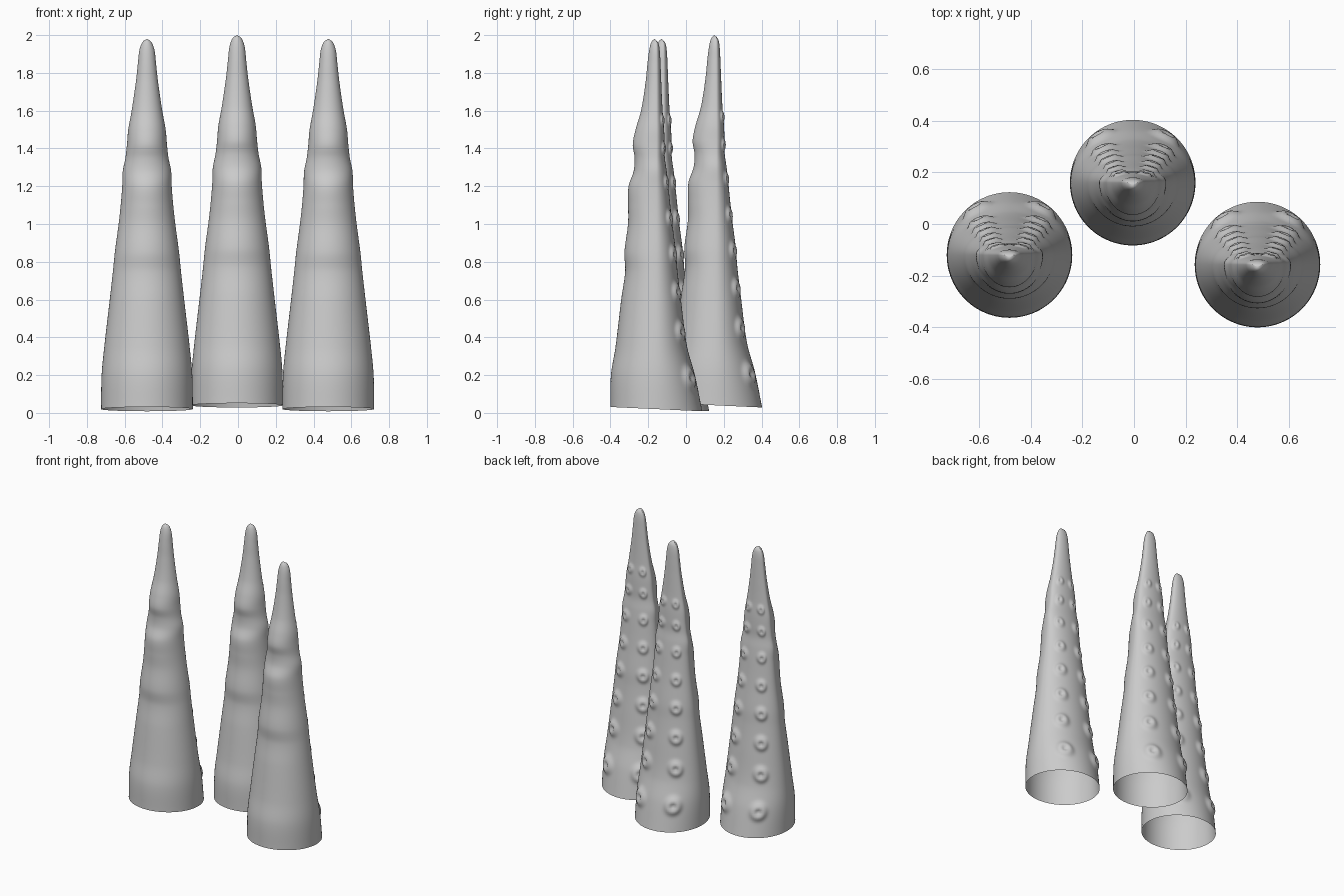
import bpy, bmesh, math

if "Cube" in bpy.data.objects:
    bpy.data.objects.remove(bpy.data.objects["Cube"])

SEGS, ROWS = 112, 165
TOP = 1.98

# Profile: height, half width, front depth, back depth (the back is flatter)
PROFILE = [
    (0.02, .243, .243, .243), (0.20, .240, .240, .205), (0.35, .226, .216, .163),
    (0.60, .197, .186, .130), (0.75, .180, .165, .112), (0.85, .170, .169, .104),
    (1.00, .150, .150, .085), (1.10, .139, .149, .074), (1.20, .131, .147, .064),
    (1.28, .128, .120, .055), (1.35, .114, .115, .045), (1.42, .106, .125, .044),
    (1.50, .099, .110, .041), (1.60, .081, .081, .033), (1.75, .059, .057, .026),
    (1.85, .048, .047, .022), (1.92, .040, .038, .018), (1.96, .026, .028, .010),
    (1.975, .012, .018, -.003), (1.98, 0, .010, -.010)]

# Sucker heights up each of the two rows
SUCKERS = [.19, .43, .64, .84, 1.03, 1.22, 1.40, 1.55]
SUCKER_ANGLE = math.radians(32)


def slope(i, k):
    a, b = PROFILE[max(i - 1, 0)], PROFILE[min(i + 1, len(PROFILE) - 1)]
    return (b[k] - a[k]) / (b[0] - a[0])


def profile(z):
    """Smooth Hermite interpolation of the profile table."""
    i = 0
    while i < len(PROFILE) - 2 and z > PROFILE[i + 1][0]:
        i += 1
    p, q = PROFILE[i], PROFILE[i + 1]
    d = q[0] - p[0]
    t = min(max((z - p[0]) / d, 0), 1)
    h = t * t * (3 - 2 * t)
    return [p[k] * (1 - h) + q[k] * h + d * (t * (1 - t) ** 2 * slope(i, k)
            - t * t * (1 - t) * slope(i + 1, k)) for k in (1, 2, 3)]


def sucker_bump(t, z, width):
    """Raised round pad with a dimple in its centre."""
    total = 0
    for s in SUCKERS:
        size = .058 - .019 * s
        if abs(z - s) > 2 * size:
            continue
        for side in (-1, 1):
            d = math.hypot(width * (t - side * SUCKER_ANGLE), z - s) / size
            total += size * (.42 * math.exp(-d ** 4) - .38 * math.exp(-(d / .38) ** 2))
    return total


def tentacle_mesh():
    bm = bmesh.new()
    rings = []
    for r in range(ROWS):
        u = r / ROWS
        z = .02 + (TOP - .02) * (u + .12 * u * (1 - u))   # rows tighten at the tip
        w, f, b = profile(z)
        ring = []
        for s in range(SEGS):
            t = -math.pi + 2 * math.pi * s / SEGS          # 0 faces +y
            bump = sucker_bump(t, z, w) if abs(t) < 1.6 else 0
            x = w * math.sin(t) + bump * math.sin(t)
            y = (b if math.cos(t) > 0 else f) * math.cos(t) + bump * math.cos(t)
            tilt = -.05 * y * max(0, 1 - z / .3)           # slanted open base
            ring.append(bm.verts.new((x, y, z + tilt)))
        rings.append(ring)
    for a, b in zip(rings, rings[1:]):
        for s in range(SEGS):
            n = (s + 1) % SEGS
            bm.faces.new((a[n], a[s], b[s], b[n]))
    tip = bm.verts.new((0, -.010, TOP))
    for s in range(SEGS):
        bm.faces.new((rings[-1][(s + 1) % SEGS], rings[-1][s], tip))
    bmesh.ops.recalc_face_normals(bm, faces=bm.faces)
    for face in bm.faces:
        face.smooth = True
    mesh = bpy.data.meshes.new("tentacle")
    bm.to_mesh(mesh)
    bm.free()
    return mesh


# Three copies share one mesh
mesh = tentacle_mesh()
for name, loc in (("left_tentacle", (-.482, -.12, 0)),
                  ("middle_tentacle", (-.005, .16, .02)),
                  ("right_tentacle", (.478, -.157, 0))):
    ob = bpy.data.objects.new(name, mesh)
    ob.location = loc
    bpy.context.collection.objects.link(ob)
